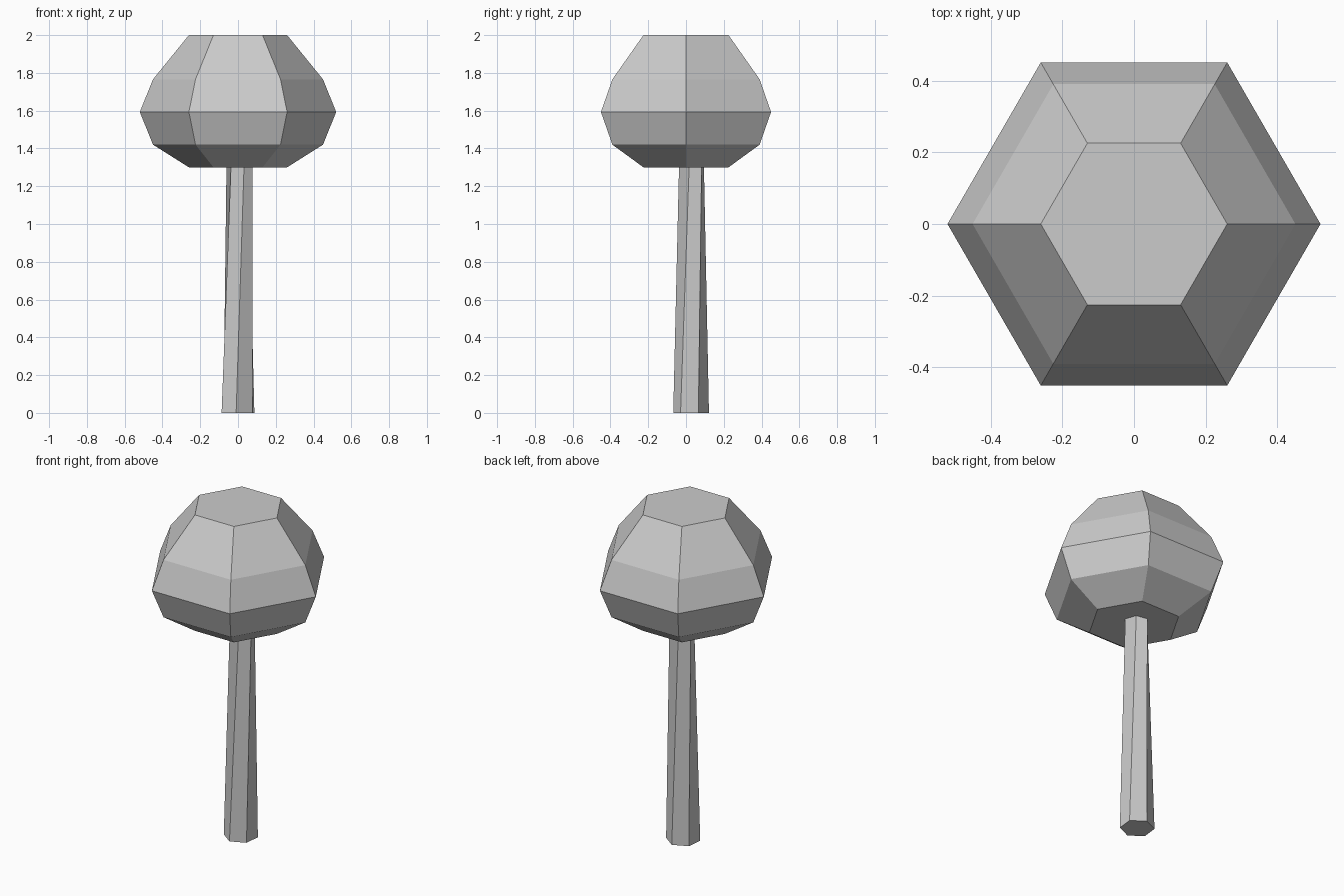
import bpy, math

if "Cube" in bpy.data.objects:
    bpy.data.objects.remove(bpy.data.objects["Cube"])


def hex_loft(name, rings):
    """Stack six-sided rings (x, y, z, radius, start angle) into a closed solid."""
    n = 6
    verts, faces = [], []
    for x, y, z, r, a in rings:
        for i in range(n):
            t = math.radians(a + 360 * i / n)
            verts.append((x + r * math.cos(t), y + r * math.sin(t), z))
    for k in range(len(rings) - 1):
        for i in range(n):
            j = (i + 1) % n
            faces.append((k * n + i, k * n + j, (k + 1) * n + j, (k + 1) * n + i))
    faces.append(tuple(reversed(range(n))))
    faces.append(tuple(range((len(rings) - 1) * n, len(rings) * n)))
    mesh = bpy.data.meshes.new(name)
    mesh.from_pydata(verts, [], faces)
    obj = bpy.data.objects.new(name, mesh)
    bpy.context.collection.objects.link(obj)
    return obj


# Tapered, slightly twisted trunk ending just inside the crown
hex_loft("trunk", [(0, 0.027, 0, 0.095, -96), (0.008, 0.029, 1.31, 0.07, -70)])

# Faceted crown
crown_profile = [(1.30, 0.26), (1.42, 0.45), (1.593, 0.52), (1.766, 0.45), (2.0, 0.26)]
hex_loft("crown", [(0, 0, z, r, 0) for z, r in crown_profile])
